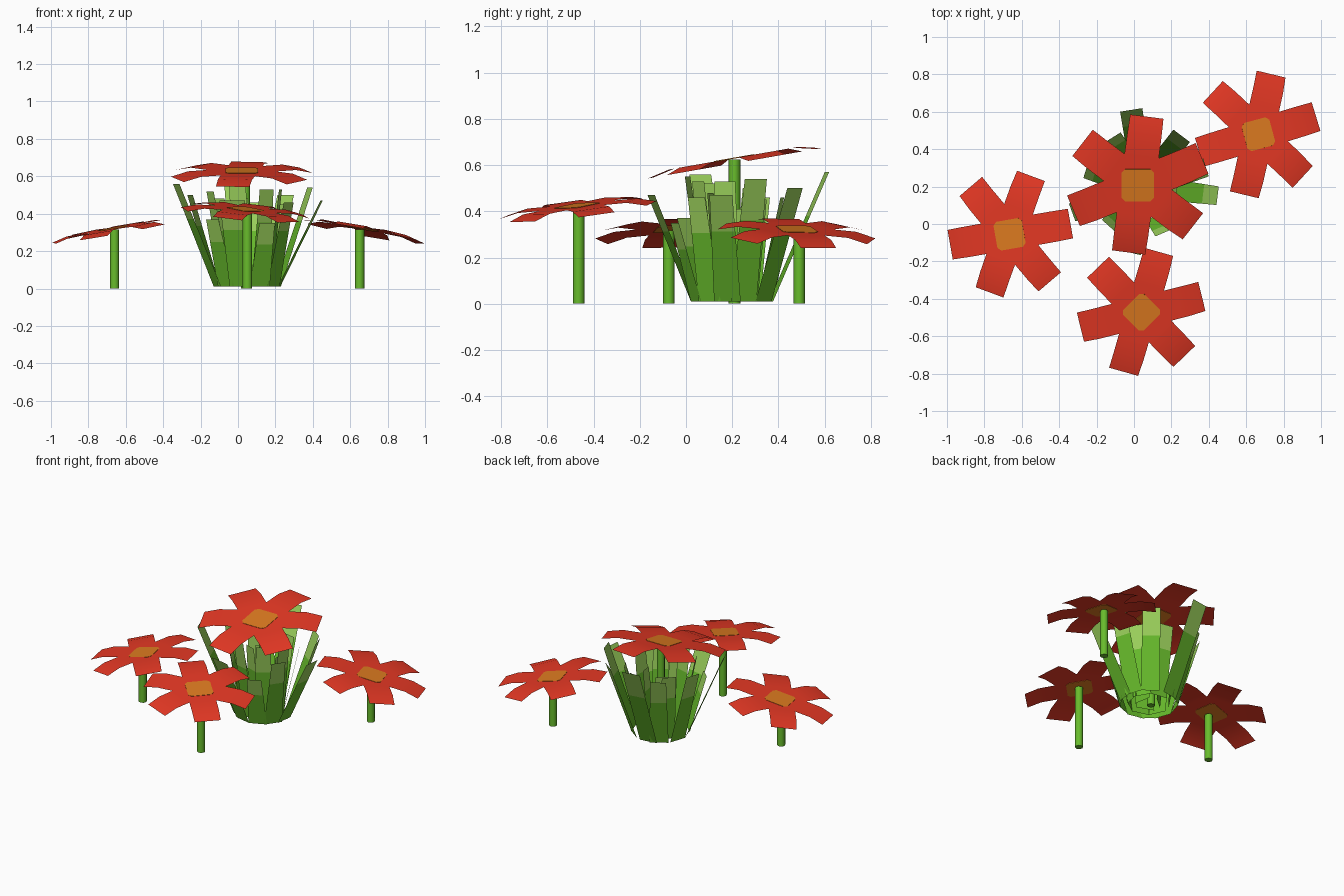
import bpy, bmesh
from math import sin, cos, pi, radians
from mathutils import Vector, Matrix

if "Cube" in bpy.data.objects:
    bpy.data.objects.remove(bpy.data.objects["Cube"])


def srgb(r, g, b):
    f = lambda c: c / 12.92 if c <= 0.04045 else ((c + 0.055) / 1.055) ** 2.4
    return (f(r / 255), f(g / 255), f(b / 255), 1)


def material(name, rgb):
    m = bpy.data.materials.new(name)
    m.diffuse_color = srgb(*rgb)
    m.use_nodes = True
    m.node_tree.nodes["Principled BSDF"].inputs["Base Color"].default_value = m.diffuse_color
    return m


RED = material("petal red", (229, 56, 36))
ORANGE = material("flower centre orange", (222, 123, 32))
GREEN = material("leaf green", (104, 188, 44))
PALE = material("leaf tip pale green", (156, 210, 92))


def finish(name, bm, mats, smooth=False):
    me = bpy.data.meshes.new(name)
    bm.normal_update()
    if smooth:
        for f in bm.faces:
            f.smooth = True
        for e in bm.edges:
            if len(e.link_faces) == 2 and e.calc_face_angle() > radians(60):
                e.smooth = False
    bm.to_mesh(me)
    bm.free()
    for m in mats:
        me.materials.append(m)
    ob = bpy.data.objects.new(name, me)
    bpy.context.collection.objects.link(ob)
    return ob


def polar(r, a, z=0.0):
    return Vector((r * cos(a), r * sin(a), z))


# Six-petalled sheet: flat hexagon plus bent strips
def petals(name, mat, turn):
    bm = bmesh.new()
    inner = 0.165
    ring = [bm.verts.new(polar(inner, turn + radians(60 * i - 30))) for i in range(6)]
    bm.faces.new(ring)
    for i in range(6):
        a = turn + radians(60 * i)
        out, side = polar(1, a), polar(1, a + pi / 2)
        row = [ring[i], ring[(i + 1) % 6]]
        for r, w, z in ((0.245, 0.082, 0.0), (0.332, 0.08, -0.02)):
            new = [bm.verts.new(out * r + side * s * w + Vector((0, 0, z))) for s in (-1, 1)]
            bm.faces.new((row[0], new[0], new[1], row[1]))
            row = new
    ob = finish(name, bm, [RED], smooth=True)
    ob.matrix_world = mat


# Thin rounded-square plate, visible above and below the sheet
def centre(name, mat, turn):
    bm = bmesh.new()
    h, c = 0.078, 0.06
    pts = [(h, -c), (h, c), (c, h), (-c, h), (-h, c), (-h, -c), (-c, -h), (c, -h)]
    f = bm.faces.new([bm.verts.new((x, y, -0.002)) for x, y in pts])
    ext = bmesh.ops.extrude_face_region(bm, geom=[f])["geom"]
    bmesh.ops.translate(bm, vec=(0, 0, 0.004),
                        verts=[v for v in ext if isinstance(v, bmesh.types.BMVert)])
    bmesh.ops.recalc_face_normals(bm, faces=bm.faces)
    ob = finish(name, bm, [ORANGE])
    ob.matrix_world = mat @ Matrix.Rotation(turn, 4, "Z")


def stem(name, x, y, top):
    bm = bmesh.new()
    bmesh.ops.create_cone(bm, cap_ends=True, segments=8, radius1=0.025, radius2=0.025,
                          depth=top, matrix=Matrix.Translation((x, y, top / 2)))
    finish(name, bm, [GREEN], smooth=True)


# name, centre, stem x/y, slope x/y, petal turn, centre turn, scale
FLOWERS = [
    ("tall_flower", (0.02, 0.207, 0.63), (0.04, 0.21), (0.0, 0.175), 22.5, 0, 1.12),
    ("right_flower", (0.665, 0.48, 0.322), (0.65, 0.49), (-0.18, -0.06), 17, 15, 1.0),
    ("left_flower", (-0.665, -0.055, 0.322), (-0.66, -0.075), (0.18, 0.04), 10, 10, 1.0),
    ("front_flower", (0.04, -0.472, 0.424), (0.05, -0.465), (-0.09, 0.12), 14, 45, 1.01),
]
for name, pos, st, slope, turn, cturn, size in FLOWERS:
    normal = Vector((-slope[0], -slope[1], 1)).normalized()
    rot = Vector((0, 0, 1)).rotation_difference(normal).to_matrix().to_4x4()
    mat = Matrix.Translation(pos) @ rot @ Matrix.Scale(size, 4)
    petals(name + "_petals", mat, radians(turn))
    centre(name + "_centre", mat, radians(cturn))
    stem(name + "_stem", st[0], st[1], pos[2] - 0.006)

# Leaf tuft: straight strips leaning outward, pale toward the tip
# angle, base radius, tip radius, tip height, half width at tip
LEAVES = [
    (-7, 0.17, 0.40, 0.47, 0.05), (17, 0.17, 0.35, 0.54, 0.05),
    (53, 0.17, 0.34, 0.50, 0.055), (99, 0.17, 0.415, 0.57, 0.06),
    (122, 0.17, 0.31, 0.48, 0.05), (163, 0.17, 0.32, 0.50, 0.05),
    (200, 0.17, 0.405, 0.56, 0.05), (228, 0.17, 0.28, 0.37, 0.045),
    (257, 0.17, 0.36, 0.47, 0.07), (293, 0.17, 0.27, 0.35, 0.045),
    (325, 0.17, 0.27, 0.46, 0.045),
    (30, 0.12, 0.22, 0.45, 0.045), (80, 0.12, 0.22, 0.46, 0.045),
    (140, 0.12, 0.20, 0.46, 0.045), (205, 0.12, 0.22, 0.52, 0.045),
    (255, 0.12, 0.20, 0.55, 0.045), (305, 0.12, 0.18, 0.53, 0.045),
    (350, 0.12, 0.18, 0.53, 0.045),
    (10, 0.06, 0.10, 0.41, 0.04), (130, 0.06, 0.10, 0.42, 0.04),
    (250, 0.06, 0.10, 0.48, 0.04),
]
bm = bmesh.new()
for deg, r0, r1, h, w in LEAVES:
    a = radians(deg)
    side = polar(1, a + pi / 2)
    base, tip = polar(r0, a, 0.01), polar(r1, a, h)
    row = None
    for k, t in enumerate((0, 0.66, 1)):
        p, hw = base.lerp(tip, t), 0.058 + (w - 0.058) * t
        new = [bm.verts.new(p + side * s * hw + Vector((0.05, 0.2, 0))) for s in (-1, 1)]
        if row:
            f = bm.faces.new((row[0], row[1], new[1], new[0]))
            f.material_index = k - 1
        row = new
finish("leaf_tuft", bm, [GREEN, PALE])
